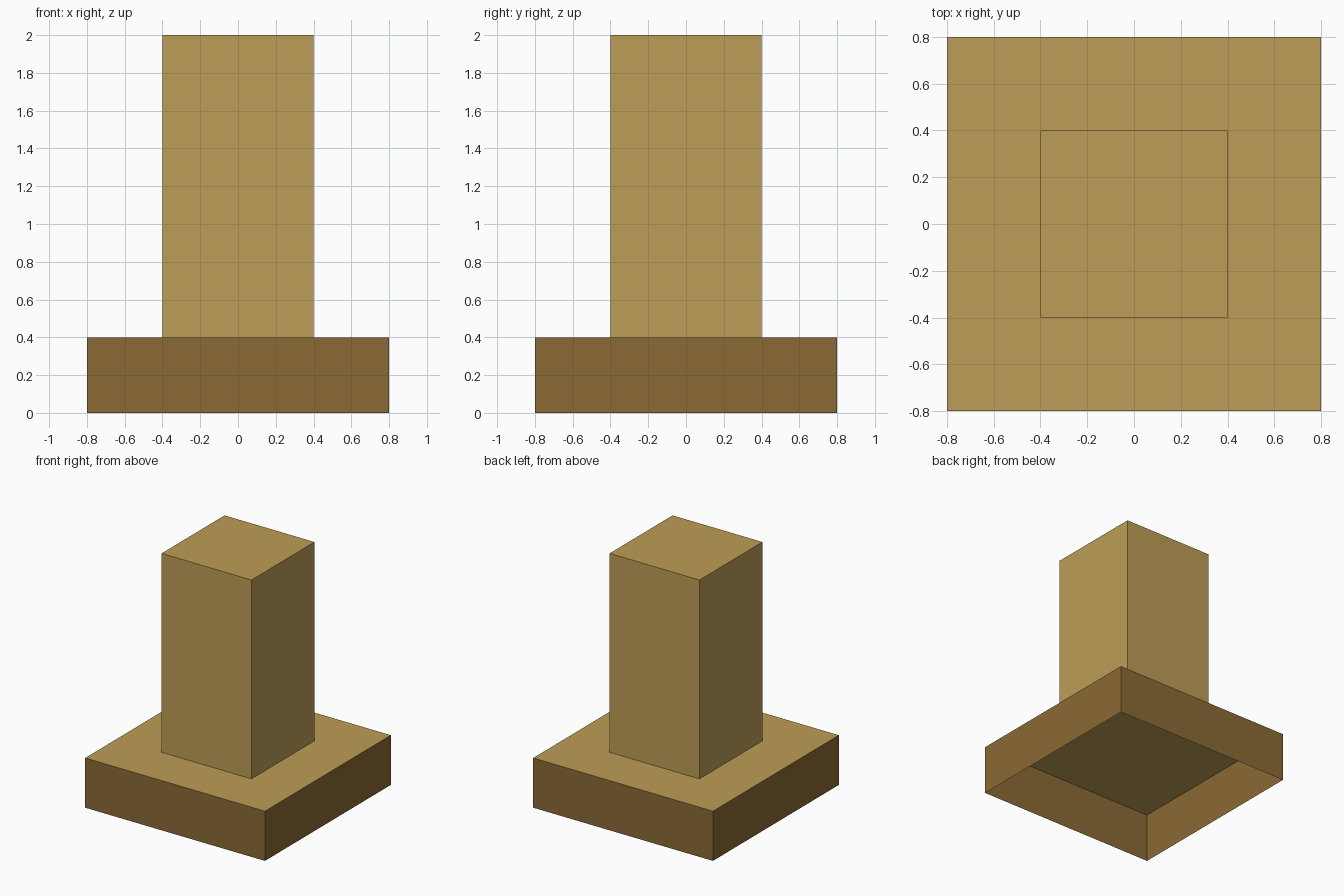
import bpy
import bmesh

if "Cube" in bpy.data.objects:
    bpy.data.objects.remove(bpy.data.objects["Cube"])


def material(name, colour):
    mat = bpy.data.materials.new(name)
    mat.diffuse_color = (*colour, 1.0)
    mat.use_nodes = True
    mat.node_tree.nodes["Principled BSDF"].inputs["Base Color"].default_value = mat.diffuse_color
    return mat


tan = material("tan", (0.509, 0.337, 0.093))
brown = material("brown", (0.258, 0.144, 0.036))


def open_box(name, width, z0, z1, side_mat, top_mat):
    """Square box with thin walls and no bottom face."""
    bm = bmesh.new()
    bmesh.ops.create_cube(bm, size=1)
    for v in bm.verts:
        v.co.x *= width
        v.co.y *= width
        v.co.z = z1 if v.co.z > 0 else z0
    bm.normal_update()
    bottom = [f for f in bm.faces if f.normal.z < -0.5]
    bmesh.ops.delete(bm, geom=bottom, context='FACES_ONLY')
    for f in bm.faces:
        f.material_index = 1 if f.normal.z > 0.5 else 0
    mesh = bpy.data.meshes.new(name)
    bm.to_mesh(mesh)
    bm.free()
    mesh.materials.append(side_mat)
    mesh.materials.append(top_mat)
    obj = bpy.data.objects.new(name, mesh)
    bpy.context.collection.objects.link(obj)
    return obj


# Hollow plinth: brown walls, tan top
open_box("base", 1.6, 0.0, 0.4, brown, tan)

# Square post standing on the plinth
open_box("post", 0.8, 0.4, 2.0, tan, tan)
